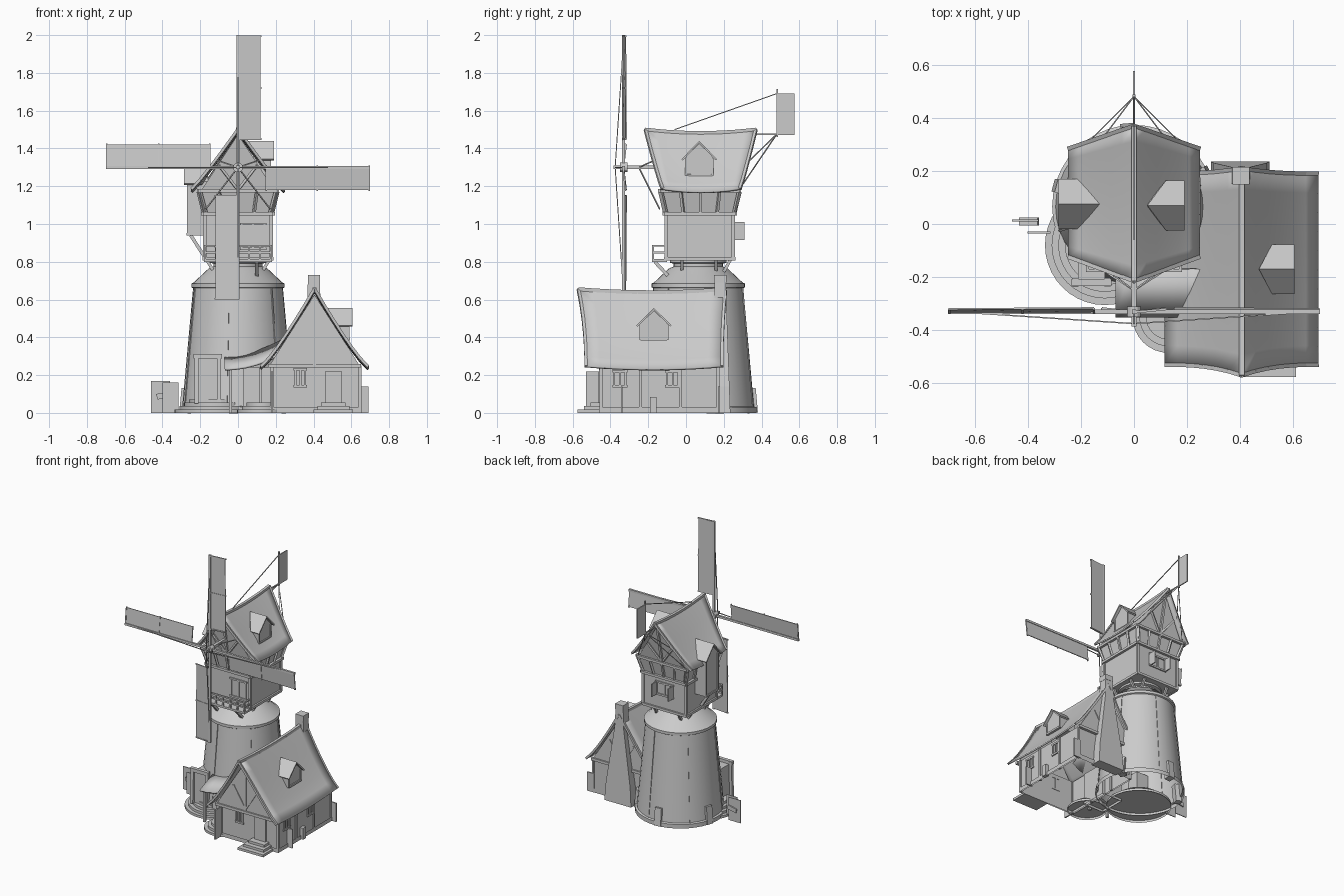
import bpy
from math import sin, cos, pi, radians
from mathutils import Vector

if "Cube" in bpy.data.objects:
    bpy.data.objects.remove(bpy.data.objects["Cube"])

def mesh(name, verts, faces, thick=0, smooth=False):
    me = bpy.data.meshes.new(name)
    me.from_pydata([tuple(v) for v in verts], [], faces)
    me.validate()
    ob = bpy.data.objects.new(name, me)
    bpy.context.collection.objects.link(ob)
    if thick:
        m = ob.modifiers.new("thickness", 'SOLIDIFY')
        m.thickness, m.offset = thick, 0
    if smooth:
        bpy.ops.object.select_all(action='DESELECT')
        ob.select_set(True)
        bpy.context.view_layer.objects.active = ob
        bpy.ops.object.shade_smooth_by_angle(angle=radians(30))
    return ob

def loft(name, rings, bottom=True, top=True, smooth=False):
    n = len(rings[0])
    faces = [(k*n+i, k*n+(i+1) % n, (k+1)*n+(i+1) % n, (k+1)*n+i)
             for k in range(len(rings)-1) for i in range(n)]
    if bottom: faces.append(tuple(reversed(range(n))))
    if top: faces.append(tuple(range((len(rings)-1)*n, len(rings)*n)))
    return mesh(name, [v for r in rings for v in r], faces, smooth=smooth)

def rect(x0, x1, y0, y1, z):
    return [(x0, y0, z), (x1, y0, z), (x1, y1, z), (x0, y1, z)]

def box(name, x0, x1, y0, y1, z0, z1, bottom=True, top=True):
    return loft(name, [rect(x0, x1, y0, y1, z0), rect(x0, x1, y0, y1, z1)], bottom, top)

def beam(name, p, q, w=0.015):
    p, q = Vector(p), Vector(q)
    r = (q-p).to_track_quat('Z', 'Y')
    off = [r @ Vector((a*w/2, b*w/2, 0)) for a, b in ((-1, -1), (1, -1), (1, 1), (-1, 1))]
    return loft(name, [[p+o for o in off], [q+o for o in off]])

def lathe(name, cx, cy, prof, n=40, bottom=False, top=True):
    return loft(name, [[(cx+r*cos(2*pi*i/n), cy+r*sin(2*pi*i/n), z) for i in range(n)]
                       for r, z in prof], bottom, top, True)

def roof(name, cx, half, ze, zr, ye, yr, sag, power=1.15, ypow=1, m=10, n=6):
    """Sagging, concave saddle roof with a flared ridge."""
    V, F = [], []
    for j in range(-n, n+1):
        v = 1-abs(j)/n
        for i in range(m+1):
            u = i/m
            y0, y1 = (ye[k]+(yr[k]-ye[k])*v**ypow for k in (0, 1))
            z = ze+(zr-ze)*v**power-sag*(1-(2*u-1)**2)
            V.append((cx+half*j/n, y0+(y1-y0)*u, z))
    w = m+1
    for j in range(2*n):
        for i in range(m):
            F.append((j*w+i, (j+1)*w+i, (j+1)*w+i+1, j*w+i+1))
    mesh(name, V, F, 0.012, True)
    for i in range(m):                      # ridge cap
        beam(name+"_ridge", V[n*w+i], V[n*w+i+1], 0.02)
    for i in (0, m):                        # barge boards
        for j in range(2*n):
            beam(name+"_barge", V[j*w+i], V[(j+1)*w+i], 0.015)

def dormer(name, xr, xe, xf, yc, half, za, ze, zb, xin):
    """Gabled dormer facing +-x; ridge starts at xr, eaves at xe, front at xf."""
    s = 1 if xf > xr else -1
    mesh(name+"_roof", [(xr, yc, za), (xf, yc, za), (xe, yc-half, ze), (xf, yc-half, ze),
         (xe, yc+half, ze), (xf, yc+half, ze)], [(0, 1, 3, 2), (0, 4, 5, 1)], 0.01)
    b, f = half*0.78, xf-s*0.02
    prof = [(yc-b, zb), (yc+b, zb), (yc+b, ze+.015), (yc, za-.01), (yc-b, ze+.015)]
    loft(name+"_body", [[(xin, y, z) for y, z in prof], [(f, y, z) for y, z in prof]])
    for k in (-1, 1):
        beam(name+"_post", (f, yc+k*b, zb), (f, yc+k*b, ze+.01), 0.012)
    beam(name+"_sill", (f, yc-b, zb+.005), (f, yc+b, zb+.005), 0.014)

def window(name, axis, at, c, z0, z1, w):
    """Framed window on a wall at x=at or y=at."""
    P = (lambda t, z: (at, c+t, z)) if axis == 'x' else (lambda t, z: (c+t, at, z))
    for t in (-w/2, 0, w/2):
        beam(name+"_bar", P(t, z0), P(t, z1), 0.01)
    for z in (z0, z1):
        beam(name+"_rail", P(-w/2-.01, z), P(w/2+.01, z), 0.013)

# --- round tower
TY = 0.065
lathe("tower", 0, TY, [(.308, 0), (.308, .03), (.295, .035), (.238, .66), (.247, .665), (.247, .685),
      (.235, .69), (.155, .765), (.13, .775), (.13, .79), (.15, .795), (.15, .81)])
for k in range(6):
    a = 2*pi*(k+.3)/6
    c, s = cos(a), sin(a)
    beam("tower_rib", (.294*c, TY+.294*s, .03), (.239*c, TY+.239*s, .66), 0.008)
for a in (25, 95, 165):
    c, s = cos(radians(a)), sin(radians(a))
    beam("buttress", (.29*c, TY+.29*s, 0), (.278*c, TY+.278*s, .13), 0.05)
# tower door and rounded steps
for k in range(4):
    lathe("tower_step", -.11, -.08, [(.225-.025*k, .018*k), (.225-.025*k, .018*(k+1))])
box("tower_door", -.21, -.11, -.215, -.1, .05, .29)
for x in (-.22, -.1):
    beam("door_jamb", (x, -.225, .05), (x, -.215, .31), 0.022)
beam("door_lintel", (-.235, -.22, .3), (-.085, -.22, .3), 0.026)

# --- mill cabin
box("cabin", -.175, .175, -.105, .25, .81, 1.05)
loft("cabin_flare", [rect(-.17, .17, -.1, .25, 1.05), rect(-.2, .2, -.125, .275, 1.18)])
for z, e in ((.815, 0), (1.055, .008), (1.175, .03)):
    x, y0, y1 = .178+e, -.108-e, .253+e
    for p, q in (((-x, y0), (x, y0)), ((x, y0), (x, y1)), ((x, y1), (-x, y1)), ((-x, y1), (-x, y0))):
        beam("cabin_sill", p+(z,), q+(z,), 0.018)
for i in range(5):
    t = -1+i/2
    for a, b in ((-.112, -.137), (.258, .285)):
        beam("flare_post", (.17*t, a, 1.06), (.2*t, b, 1.17), 0.014)
    for s in (-1, 1):
        beam("flare_post", (s*.182, .075+.18*t, 1.06), (s*.21, .075+.205*t, 1.17), 0.014)
for x in (-.175, .175):
    for y in (-.105, .25):
        beam("cabin_corner", (x, y, .81), (x, y, 1.05), 0.018)
    for y in (-.02, .16):
        beam("cabin_bracket", (x*.95, y, .81), (x*.7, y, .74), 0.016)
window("cabin_front_window", 'y', -.107, .08, .87, 1.0, .12)
# back window with open shutters
window("cabin_back_window", 'y', .252, 0, .92, 1.01, .13)
for x in (-.068, .068):
    box("back_shutter", x-.004, x+.004, .25, .31, .915, 1.01)
# cabin gable and roof
loft("cabin_gable", [[(-.2, -.12, 1.17), (.2, -.12, 1.17), (0, -.165, 1.475)],
                     [(-.2, .275, 1.17), (.2, .275, 1.17), (0, .335, 1.475)]])
for y0, y1 in ((-.125, -.17), (.28, .34)):
    beam("gable_king_post", (0, y0, 1.17), (0, y1, 1.47), 0.016)
    for s in (-1, 1):
        beam("gable_brace", (0, y0, 1.18), (s*.1, (y0+y1)/2, 1.31), 0.013)
roof("cabin_roof", 0, .245, 1.185, 1.5, (-.125, .285), (-.215, .37), .018, 1.1)
dormer("cabin_dormer", .05, .12, .19, .07, .09, 1.435, 1.34, 1.25, .05)
dormer("hoist_dormer", -.13, -.19, -.285, .075, .09, 1.31, 1.21, .94, -.16)
beam("hoist_bracket", (-.25, .075, .94), (-.18, .075, .83), 0.018)
# balcony
box("balcony_floor", -.18, .18, -.18, -.1, .8, .815)
for i in range(7):
    x = -.175+.35*i/6
    beam("balcony_post", (x, -.175, .81), (x, -.175, .89), 0.01)
for z in (.85, .885):
    beam("balcony_rail", (-.18, -.175, z), (.18, -.175, z), 0.01)
    for x in (-.175, .175):
        beam("balcony_side_rail", (x, -.175, z), (x, -.105, z), 0.01)
for x in (-.1, .1):
    beam("balcony_bracket", (x, -.165, .8), (x, -.08, .71), 0.018)
    beam("back_bracket", (x, .235, .81), (x, .19, .73), 0.016)

# --- sails, all turned around the hub
HY, HZ = -.33, 1.3
beam("wind_shaft", (0, -.385, HZ), (0, -.15, HZ), 0.02)
ring = [(.026*cos(k*pi/6), .026*sin(k*pi/6)) for k in range(12)]
loft("hub", [[(x, y, HZ+z) for x, z in ring] for y in (HY-.02, HY+.02)])
for k in range(4):
    a = k*pi/2
    R = lambda x, y, z: (x*cos(a)-z*sin(a), HY+y, HZ+x*sin(a)+z*cos(a))
    beam("sail_spar", R(0, 0, 0), R(0, 0, .7), 0.016)
    mesh("sail_cloth", [R(0, 0, .15), R(.12, .014, .15), R(.12, .01, .695), R(0, 0, .695)],
         [(0, 1, 2, 3)], 0.006)
    for z in (.15, .42, .695):
        beam("sail_batten", R(-.008, -.004, z), R(.125, .01, z), 0.008)
    beam("sail_stay", R(0, -.045, 0), R(0, 0, .68), 0.005)
for s in (-1, 1):
    beam("shaft_strut", (0, -.25, HZ), (s*.17, -.14, 1.08), 0.006)
    beam("shaft_strut", (0, -.25, HZ), (s*.12, -.16, 1.34), 0.006)

# --- tail vane with stays
box("tail_vane", -.004, .004, .48, .575, 1.47, 1.69)
beam("vane_post", (0, .483, 1.46), (0, .483, 1.715), 0.01)
beam("vane_arm", (0, .34, 1.475), (0, .57, 1.475), 0.008)
beam("vane_top_stay", (0, .48, 1.69), (0, -.06, 1.5), 0.005)
for s in (-1, 1):
    beam("vane_side_stay", (0, .48, 1.475), (s*.2, .28, 1.18), 0.005)
    beam("vane_low_stay", (0, .48, 1.475), (s*.12, .32, 1.32), 0.005)

# --- cottage, hollow and open underneath
box("cottage_walls", .18, .645, -.45, .17, 0, .25, False, False)
box("cottage_plinth", .17, .655, -.46, .178, 0, .03, False, False)
for y in (-.485, .175):
    mesh("cottage_gable", [(x, y, z) for x, z in ((.16, .24), (.65, .24), (.6, .32), (.405, .625), (.21, .32))],
         [(0, 1, 2, 3, 4)], 0.01)
box("gable_overhang", .17, .64, -.485, -.45, .24, .255)
roof("cottage_roof", .405, .285, .245, .655, (-.53, .19), (-.57, .21), .016, 1.18, 2.5)
for y in (-.49, .18):
    beam("cottage_tie_beam", (.16, y, .25), (.65, y, .25), 0.02)
    beam("cottage_king_post", (.405, y, .25), (.405, y, .62), 0.014)
    for s in (-1, 1):
        beam("cottage_brace", (.405, y, .27), (.405+s*.1, y, .43), 0.012)
for x in (.18, .645):
    for y in (-.45, -.24, -.03, .17):
        beam("cottage_post", (x, y, 0), (x, y, .25), 0.016)
dormer("cottage_dormer", .47, .52, .605, -.17, .09, .55, .46, .385, .45)
for y in (-.35, -.07):
    window("cottage_side_window", 'x', .648, y, .14, .22, .06)
window("cottage_front_window", 'y', -.453, .33, .14, .23, .05)
box("cottage_door", .46, .55, -.462, -.45, .05, .22)
for k in range(3):
    box("cottage_step", .4+.02*k, .61-.02*k, -.575+.035*k, -.45, .018*k, .018*(k+1))
# chimney
loft("chimney", [rect(.29, .51, .15, .235, 0), rect(.3, .5, .15, .23, .14), rect(.365, .438, .15, .215, .56),
                 rect(.37, .433, .15, .212, .7)])
box("chimney_pot", .37, .435, .148, .214, .69, .73)

# --- side porch between tower and cottage
V = []
for i in range(7):
    t = i/6
    z = .26+.1*t**2
    V += [(-.07+.33*t, -.35, z-.03), (-.07+.33*t, -.17, z+.04)]
mesh("porch_roof", V, [(2*i, 2*i+2, 2*i+3, 2*i+1) for i in range(6)], 0.012, True)
box("porch_room", .03, .2, -.3, -.1, 0, .24, False, False)
for x in (-.04, .12):
    beam("porch_post", (x, -.335, 0), (x, -.335, .24), 0.016)
for k in range(3):
    lathe("porch_step", .13, -.35, [(.135-.025*k, .018*k), (.135-.025*k, .018*(k+1))], 32)

# --- yard boards and wall panels
box("yard_board", -.46, -.36, .01, .016, 0, .17)
box("yard_board", -.4, -.315, -.035, -.029, 0, .16)
beam("yard_sign", (-.43, .01, .085), (-.36, .01, .1), 0.03)
for y in (-.34, .175):
    box("wall_panel", .635, .69, y-.005, y+.005, 0, .14)
box("wall_box", .64, .67, -.19, -.155, 0, .085)
box("corner_panel", .175, .185, -.53, -.45, 0, .22)
